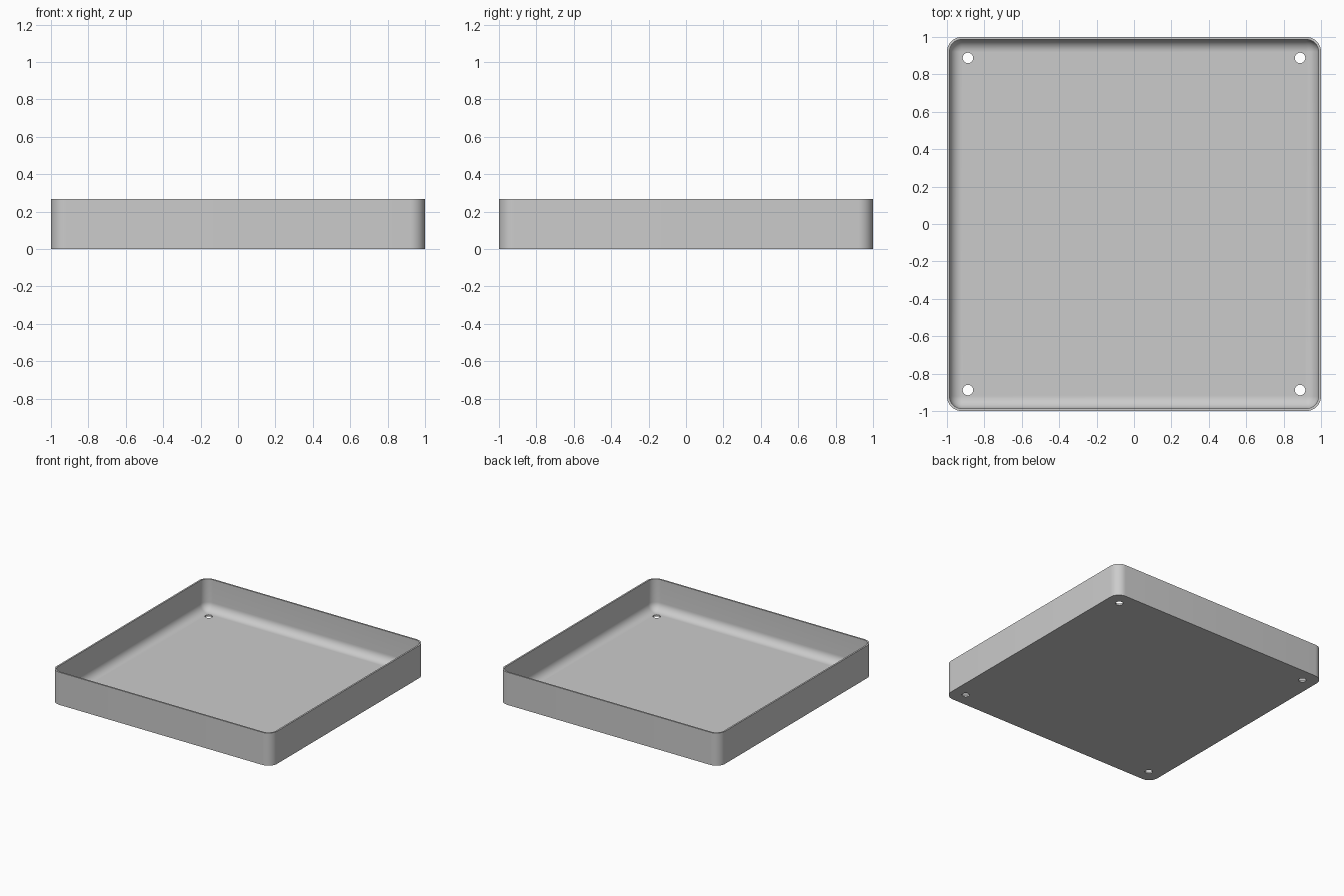
import bpy, bmesh, math

cube = bpy.data.objects.get("Cube")
if cube:
    bpy.data.objects.remove(cube, do_unlink=True)

HEIGHT = 0.267
WALL = 0.0133
CORNER = 0.08
FILLET = 0.0665
HOLE_POS = 0.888
HOLE_RADIUS = 0.028
STEPS = 10

grey = bpy.data.materials.new("plain_grey")
grey.use_nodes = True
colour = (0.6, 0.6, 0.6, 1)
grey.diffuse_color = colour
grey.node_tree.nodes["Principled BSDF"].inputs["Base Color"].default_value = colour


def ring(bm, inset, z):
    """Rounded square loop, inset from the outer wall."""
    radius, centre = CORNER - inset, 1 - CORNER
    verts = []
    for q, (sx, sy) in enumerate([(1, 1), (-1, 1), (-1, -1), (1, -1)]):
        for i in range(STEPS + 1):
            a = (q + i / STEPS) * math.pi / 2
            verts.append(bm.verts.new((sx * centre + radius * math.cos(a),
                                       sy * centre + radius * math.sin(a), z)))
    return verts


# Section of the tray wall: outside, rim, inside, then the floor fillet
section = [(0, 0), (0, HEIGHT), (WALL, HEIGHT)]
for i in range(STEPS + 1):
    a = i / STEPS * math.pi / 2
    section.append((WALL + FILLET * (1 - math.cos(a)),
                    WALL + FILLET * (1 - math.sin(a))))

bm = bmesh.new()
rings = [ring(bm, inset, z) for inset, z in section]
for low, high in zip(rings, rings[1:]):
    for i in range(len(low)):
        j = (i + 1) % len(low)
        bm.faces.new((low[i], low[j], high[j], high[i]))
bm.faces.new(rings[0][::-1])
bm.faces.new(rings[-1])
bmesh.ops.remove_doubles(bm, verts=bm.verts, dist=0.0005)
bmesh.ops.recalc_face_normals(bm, faces=bm.faces)
mesh = bpy.data.meshes.new("tray")
bm.to_mesh(mesh)
bm.free()
mesh.materials.append(grey)
tray = bpy.data.objects.new("tray", mesh)
bpy.context.collection.objects.link(tray)

# Screw holes through the floor corners
bm = bmesh.new()
for sx in (-1, 1):
    for sy in (-1, 1):
        made = bmesh.ops.create_cone(bm, cap_ends=True, segments=24, depth=0.2,
                                     radius1=HOLE_RADIUS, radius2=HOLE_RADIUS)
        bmesh.ops.translate(bm, verts=made["verts"],
                            vec=(sx * HOLE_POS, sy * HOLE_POS, 0))
cut_mesh = bpy.data.meshes.new("hole_cutter")
bm.to_mesh(cut_mesh)
bm.free()
cut_mesh.materials.append(grey)
cutter = bpy.data.objects.new("hole_cutter", cut_mesh)
bpy.context.collection.objects.link(cutter)

bpy.context.view_layer.objects.active = tray
tray.select_set(True)
cut = tray.modifiers.new("holes", "BOOLEAN")
cut.operation = "DIFFERENCE"
cut.solver = "EXACT"
cut.object = cutter
bpy.ops.object.modifier_apply(modifier=cut.name)
bpy.data.objects.remove(cutter, do_unlink=True)
bpy.ops.object.shade_smooth_by_angle(angle=math.radians(35))
